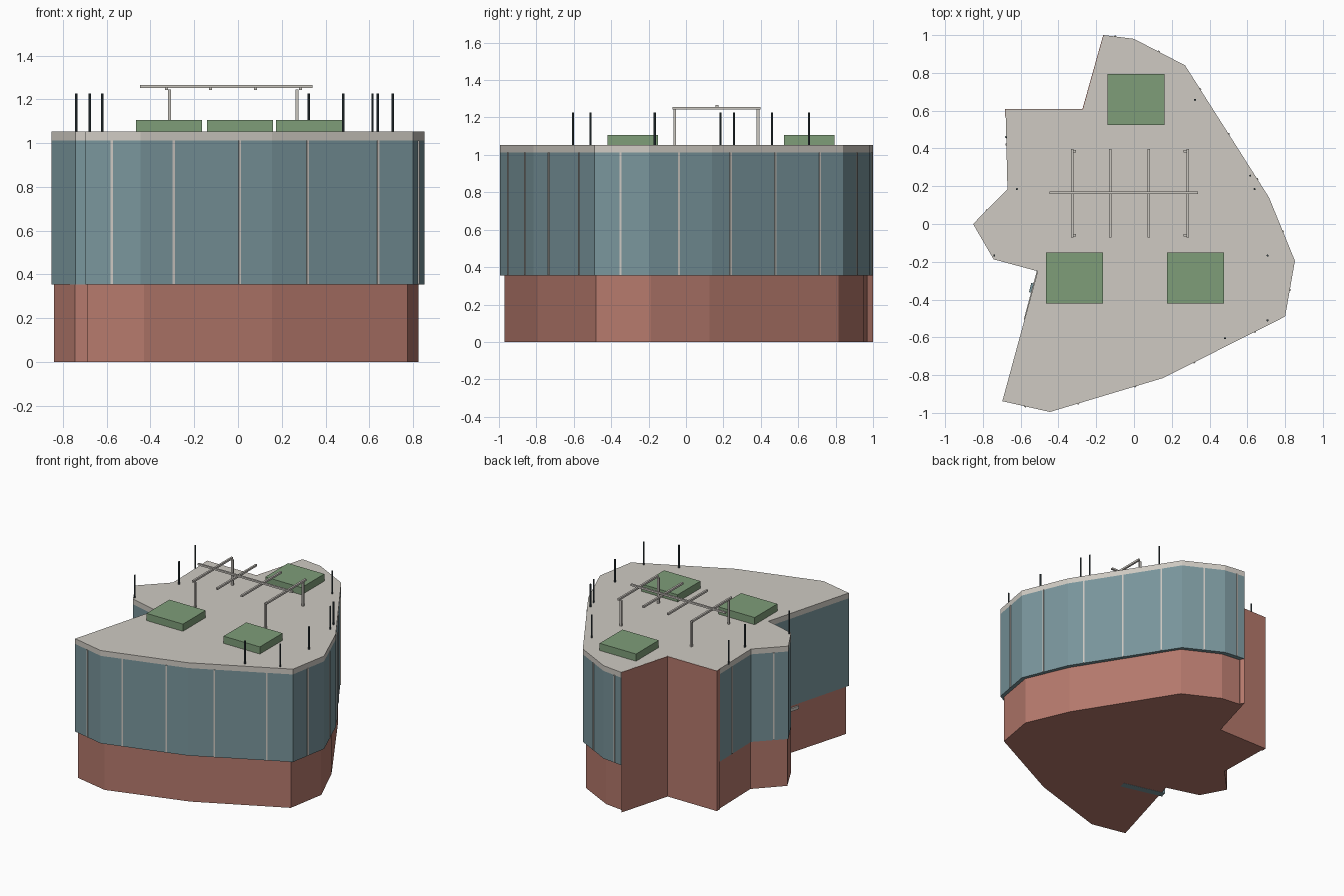
import bpy, bmesh, math
from mathutils import Vector, Matrix

if "Cube" in bpy.data.objects:
    bpy.data.objects.remove(bpy.data.objects["Cube"])


def mat(name, rgb):
    m = bpy.data.materials.new(name)
    m.diffuse_color = (*rgb, 1)
    m.use_nodes = True
    m.node_tree.nodes["Principled BSDF"].inputs["Base Color"].default_value = m.diffuse_color
    return m


BRICK = mat("brick", (0.46, 0.19, 0.15))
GLASS = mat("glass", (0.19, 0.30, 0.33))
STONE = mat("stone", (0.62, 0.59, 0.54))
GREEN = mat("planting", (0.21, 0.34, 0.19))
STEEL = mat("dark_steel", (0.04, 0.06, 0.07))
TRIM = mat("trim", (0.60, 0.57, 0.53))


def finish(bm, name, material):
    bmesh.ops.recalc_face_normals(bm, faces=bm.faces)
    me = bpy.data.meshes.new(name)
    bm.to_mesh(me)
    bm.free()
    me.materials.append(material)
    ob = bpy.data.objects.new(name, me)
    bpy.context.collection.objects.link(ob)
    return ob


def prism(name, pts, z0, z1, material):
    bm = bmesh.new()
    face = bm.faces.new([bm.verts.new((x, y, z0)) for x, y in pts])
    ext = bmesh.ops.extrude_face_region(bm, geom=[face], use_keep_orig=True)
    top = [v for v in ext["geom"] if isinstance(v, bmesh.types.BMVert)]
    bmesh.ops.translate(bm, verts=top, vec=(0, 0, z1 - z0))
    return finish(bm, name, material)


def box(name, x0, x1, y0, y1, z0, z1, material):
    return prism(name, [(x0, y0), (x1, y0), (x1, y1), (x0, y1)], z0, z1, material)


def turned_box(name, cx, cy, w, d, z0, z1, angle, material):
    bm = bmesh.new()
    m = (Matrix.Translation((cx, cy, (z0 + z1) / 2)) @ Matrix.Rotation(angle, 4, 'Z')
         @ Matrix.Diagonal((w, d, z1 - z0, 1)))
    bmesh.ops.create_cube(bm, size=1, matrix=m)
    return finish(bm, name, material)


# Roof and glazing outline, clockwise from the back corner
outline = [(-.16, 1), (0, .98), (.27, .84), (.715, .14), (.852, -.195), (.80, -.49),
           (.155, -.815), (-.445, -.995), (-.697, -.938), (-.51, -.25), (-.743, -.187),
           (-.852, 0), (-.67, .185), (-.68, .605), (-.27, .605)]
# Ground floor, set back on the curved side
base = [(-.16, .967), (0, .948), (.26, .815), (.69, .125), (.825, -.19), (.775, -.48),
        (.155, -.79), (-.43, -.97), (-.69, -.915), (-.50, -.25), (-.745, -.18),
        (-.842, 0), (-.665, .185), (-.675, .605), (-.27, .605)]
prism("brick_base", base, 0, .355, BRICK)
prism("glass_storey", outline, .355, 1.013, GLASS)
prism("roof_slab", outline, 1.013, 1.053, STONE)

# Full-height brick wall in the back notch
prism("brick_notch_wall", [(-.682, .608), (-.273, .608), (-.163, 1), (-.145, .97),
                           (-.25, .57), (-.682, .57)], 0, 1.0525, BRICK)

# Entrance in the side notch
turned_box("entrance_glass", -.395, -.375, .32, .05, -.001, .30, math.radians(-14), GLASS)
turned_box("entrance_canopy", -.40, -.40, .30, .30, .315, .338, math.radians(-15), TRIM)

# Mullions, each turned to its facade edge
for x, y in [(-.576, -.966), (-.295, -.95), (.007, -.86), (.318, -.733), (.64, -.57),
             (.826, -.35), (.787, -.04), (.653, .238), (.50, .476), (.35, .714),
             (.13, .913), (-.10, .992), (-.676, .42), (-.78, .074)]:
    p = Vector((x, y))
    best = None
    for a, b in zip(outline, outline[1:] + outline[:1]):
        a, b = Vector(a), Vector(b)
        t = max(0, min(1, (p - a).dot(b - a) / (b - a).length_squared))
        q = a + (b - a) * t
        if best is None or (q - p).length < best[0]:
            best = ((q - p).length, q, math.atan2((b - a).y, (b - a).x))
    turned_box("mullion", best[1].x, best[1].y, .010, .010, .357, 1.013, best[2], TRIM)

# Roof planters
for cx, cy in [(-.315, -.285), (.325, -.285), (.01, .66)]:
    box("planter", cx - .151, cx + .151, cy - .135, cy + .135, 1.05, 1.107, GREEN)

# Pergola: legs, cross beams, ridge beam
for x in (-.314, .27):
    for y in (-.06, .385):
        box("pergola_leg", x - .007, x + .007, y - .007, y + .007, 1.05, 1.245, TRIM)
for x in (-.327, -.125, .079, .285):
    box("pergola_cross_beam", x - .007, x + .007, -.072, .397, 1.243, 1.257, TRIM)
box("pergola_ridge_beam", -.447, .34, .159, .173, 1.253, 1.266, TRIM)

# Slim roof posts
for x, y in [(-.62, .185), (-.74, -.167), (-.677, .46), (.323, .657), (.638, .185),
             (.615, .256), (.707, -.167), (.707, -.51), (.482, -.605)]:
    bm = bmesh.new()
    bmesh.ops.create_cone(bm, cap_ends=True, segments=8, radius1=.0055, radius2=.0055,
                          depth=.18, matrix=Matrix.Translation((x, y, 1.136)))
    finish(bm, "roof_post", STEEL)
